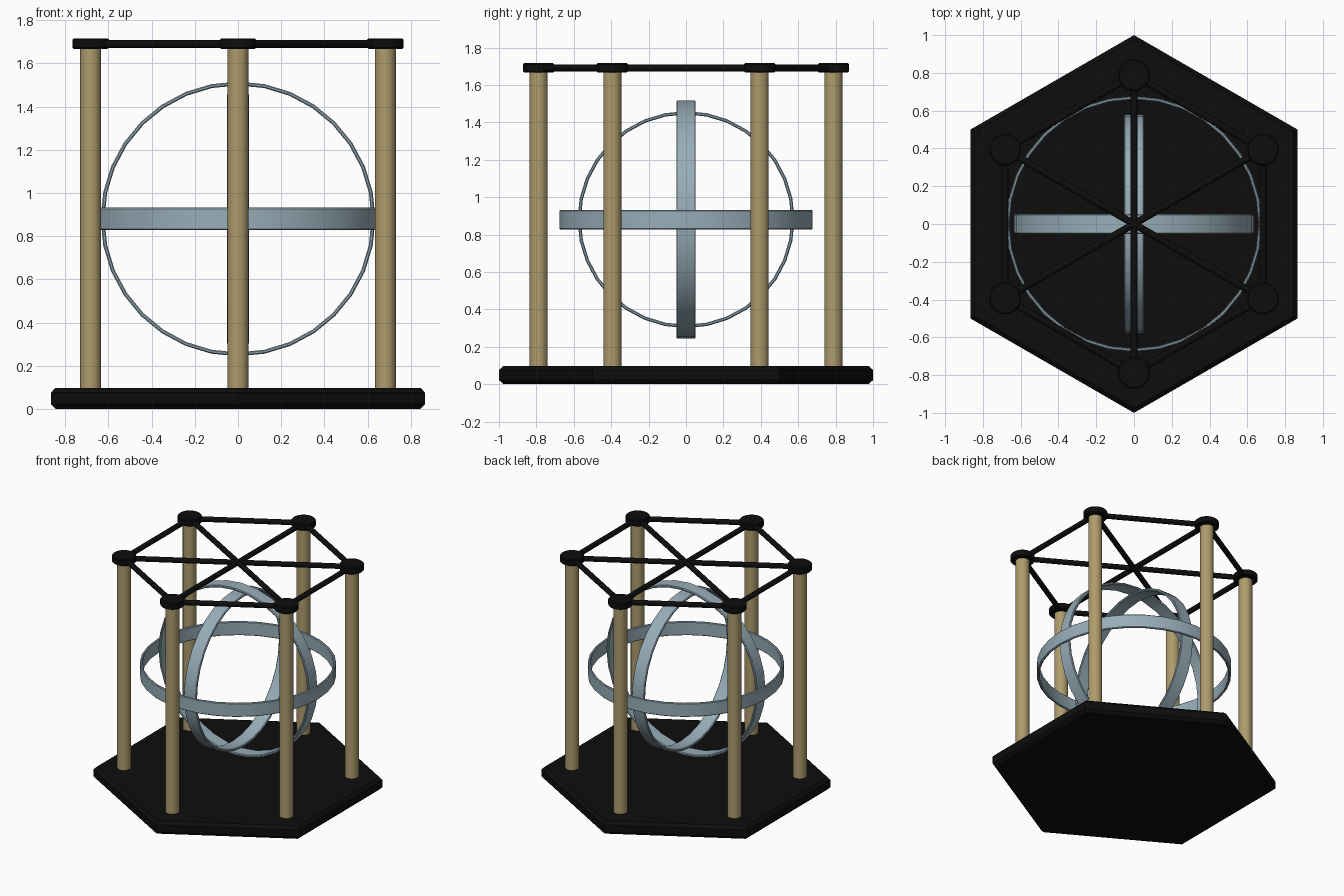
import bpy, bmesh
from math import pi, cos, sin
from mathutils import Vector, Matrix

if "Cube" in bpy.data.objects:
    bpy.data.objects.remove(bpy.data.objects["Cube"])


def mat(name, rgb):
    m = bpy.data.materials.new(name)
    m.diffuse_color = (*rgb, 1)
    m.use_nodes = True
    m.node_tree.nodes["Principled BSDF"].inputs["Base Color"].default_value = m.diffuse_color
    return m


BLACK = mat("black", (0.004, 0.004, 0.004))
TAN = mat("tan wood", (0.42, 0.33, 0.15))
BLUE = mat("pale steel blue", (0.31, 0.42, 0.48))


def add(name, bm, material, smooth=True):
    me = bpy.data.meshes.new(name)
    bmesh.ops.recalc_face_normals(bm, faces=bm.faces)
    bm.to_mesh(me)
    bm.free()
    me.materials.append(material)
    ob = bpy.data.objects.new(name, me)
    bpy.context.collection.objects.link(ob)
    if smooth:
        bpy.ops.object.select_all(action='DESELECT')
        ob.select_set(True)
        bpy.context.view_layer.objects.active = ob
        bpy.ops.object.shade_smooth_by_angle(angle=0.6)
    return ob


def lathe(name, profile, sides, material, matrix=Matrix(), closed=False, smooth=True):
    """Spin (radius, z) points round z; closed profiles make rings, open ones get caps."""
    bm = bmesh.new()
    rows = [[bm.verts.new(matrix @ Vector((r * cos(a), r * sin(a), z)))
             for a in (pi / 2 + 2 * pi * i / sides for i in range(sides))]
            for r, z in profile]
    pairs = list(zip(rows, rows[1:]))
    if closed:
        pairs.append((rows[-1], rows[0]))
    else:
        bm.faces.new(rows[0])
        bm.faces.new(rows[-1])
    for lo, hi in pairs:
        for i in range(sides):
            j = (i + 1) % sides
            bm.faces.new((lo[i], lo[j], hi[j], hi[i]))
    return add(name, bm, material, smooth)


def rod(name, a, b, r):
    d = b - a
    m = Matrix.Translation(a) @ d.to_track_quat('Z', 'Y').to_matrix().to_4x4()
    lathe(name, [(r, 0), (r, d.length)], 16, BLACK, m)


# Hexagonal base with bevelled rim
lathe("base", [(0.975, 0), (1, 0.022), (1, 0.076), (0.975, 0.098)], 6, BLACK, smooth=False)

# Posts and their caps
corners = [Vector((0.788 * cos(a), 0.788 * sin(a), 0)) for a in (pi / 6 + k * pi / 3 for k in range(6))]
for k, c in enumerate(corners):
    m = Matrix.Translation(c)
    lathe(f"post_{k}", [(0.048, 0.09), (0.048, 1.68)], 32, TAN, m)
    lathe(f"post_cap_{k}", [(0.078, 1.667), (0.084, 1.673), (0.084, 1.71), (0.078, 1.716)], 32, BLACK, m)

# Top struts: rim and diagonals
up = Vector((0, 0, 1.69))
for k in range(6):
    rod(f"rim_strut_{k}", corners[k] + up, corners[(k + 1) % 6] + up, 0.019)
for k in range(3):
    rod(f"cross_strut_{k}", corners[k] + up, corners[k + 3] + up, 0.019)

# Three nested armillary rings
for name, r, rot in (("horizon_ring", 0.677, Matrix()),
                     ("front_ring", 0.636, Matrix.Rotation(pi / 2, 4, 'X')),
                     ("side_ring", 0.58, Matrix.Rotation(pi / 2, 4, 'Y'))):
    t, h, b = 0.018, 0.052, 0.005
    prof = [(r - b, -h), (r, b - h), (r, h - b), (r - b, h),
            (r - t + b, h), (r - t, h - b), (r - t, b - h), (r - t + b, -h)]
    lathe(name, prof, 32, BLUE, Matrix.Translation((0, 0, 0.88)) @ rot, closed=True)
